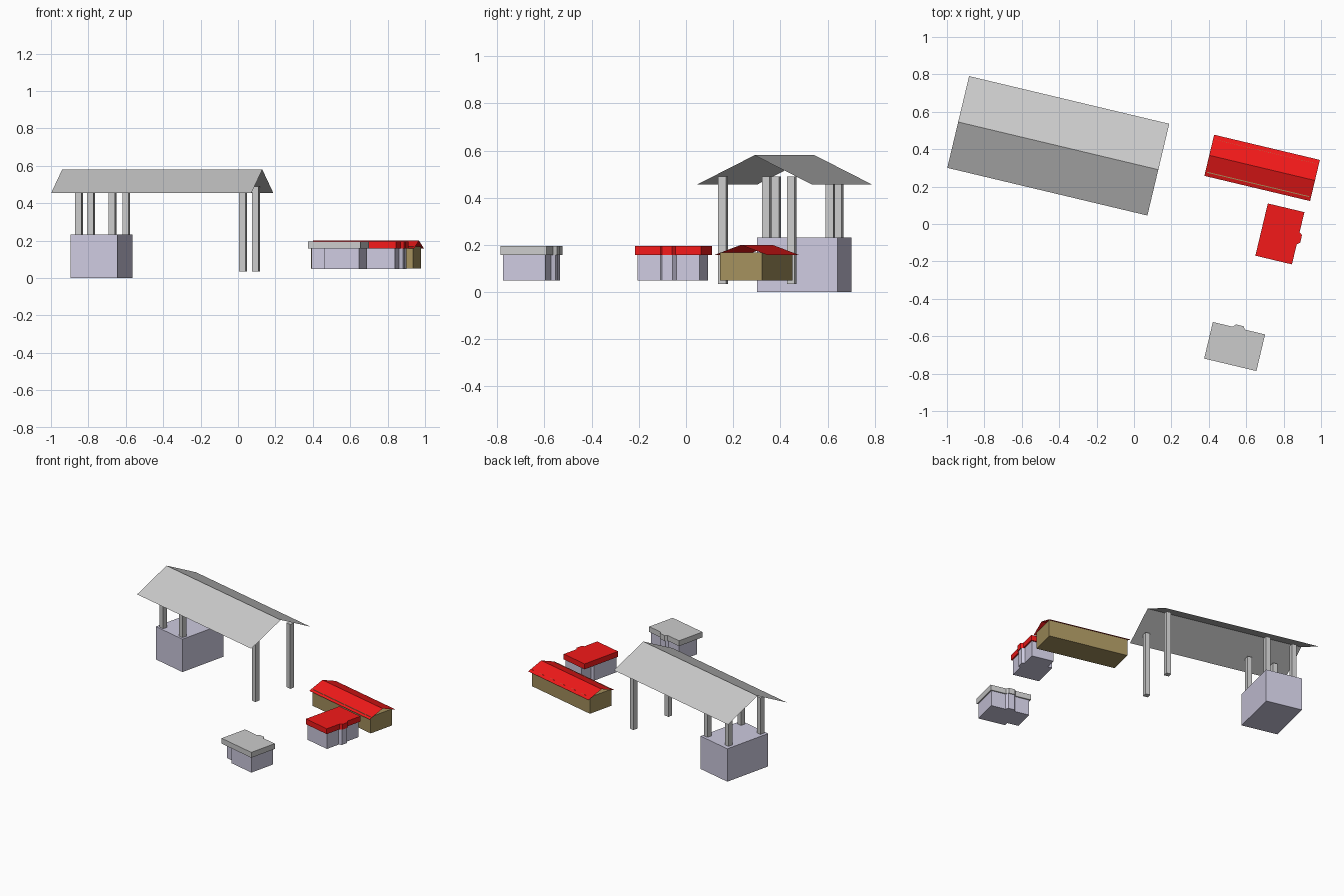
import bpy, math
from mathutils import Matrix

if "Cube" in bpy.data.objects:
    bpy.data.objects.remove(bpy.data.objects["Cube"])

ANG = math.radians(-13.4)   # whole site is turned by this angle


def material(name, rgb):
    m = bpy.data.materials.new(name)
    m.diffuse_color = (*rgb, 1)
    m.use_nodes = True
    m.node_tree.nodes["Principled BSDF"].inputs["Base Color"].default_value = m.diffuse_color
    return m


RED = material("red_roof", (0.9, 0.01, 0.01))
TAN = material("tan_wall", (0.37, 0.28, 0.11))
PALE = material("pale_wall", (0.61, 0.59, 0.74))


def make(name, verts, faces, center, turn=0.0, mat=None):
    mesh = bpy.data.meshes.new(name)
    mesh.from_pydata(verts, [], faces)
    ob = bpy.data.objects.new(name, mesh)
    bpy.context.collection.objects.link(ob)
    mesh.transform(Matrix.Translation((*center, 0)) @ Matrix.Rotation(ANG + turn, 4, 'Z'))
    if mat:
        mesh.materials.append(mat)
    return ob


def prism(name, outline, z0, z1, center, turn=0.0, mat=None):
    """Extrude a counter-clockwise outline from z0 to z1."""
    n = len(outline)
    verts = [(x, y, z) for z in (z0, z1) for x, y in outline]
    faces = [tuple(reversed(range(n))), tuple(range(n, 2 * n))]
    faces += [(i, (i + 1) % n, n + (i + 1) % n, n + i) for i in range(n)]
    return make(name, verts, faces, center, turn, mat)


def box(name, w, d, z0, z1, center, mat=None):
    x, y = w / 2, d / 2
    return prism(name, [(-x, -y), (x, -y), (x, y), (-x, y)], z0, z1, center, mat=mat)


def gable(name, w, d, eave, ridge, center, mat=None):
    """Open two-slope roof sheet, ridge along local x."""
    x, y = w / 2, d / 2
    verts = [(-x, -y, eave), (x, -y, eave), (-x, 0, ridge),
             (x, 0, ridge), (-x, y, eave), (x, y, eave)]
    return make(name, verts, [(0, 1, 3, 2), (2, 3, 5, 4)], center, mat=mat)


def bay_outline(w, d, bay, depth, notch=None):
    """Rectangle with a chamfered bay on +y and an optional front-left recess."""
    x, y = w / 2, d / 2
    if notch:
        nx, ny = notch
        pts = [(-x, -y + ny), (-x + nx, -y + ny), (-x + nx, -y)]
    else:
        pts = [(-x, -y)]
    return pts + [(x, -y), (x, y), (bay, y), (bay * 0.65, y + depth),
                  (-bay * 0.65, y + depth), (-bay, y), (-x, y)]


# large canopy roof
gable("canopy_roof", 1.10, 0.504, 0.455, 0.58, (-0.405, 0.418))

# canopy posts: two tall ones and four standing on the block
for i, p in enumerate([(0.027, 0.157), (0.096, 0.448)]):
    box(f"tall_post_{i+1}", 0.034, 0.034, 0.035, 0.49, p)
for i, p in enumerate([(-0.85, 0.382), (-0.786, 0.647), (-0.671, 0.342), (-0.598, 0.612)]):
    box(f"short_post_{i+1}", 0.034, 0.034, 0.23, 0.49, p)

# block under the canopy
box("base_block", 0.257, 0.35, 0.0, 0.232, (-0.73, 0.502), PALE)

# long barn
box("barn_walls", 0.56, 0.183, 0.05, 0.167, (0.685, 0.298), TAN)
gable("barn_roof", 0.581, 0.226, 0.158, 0.20, (0.685, 0.30), RED)

# two matching small houses with bays
for name, center, turn, mat in [("red_house", (0.78, -0.053), -math.pi / 2, RED),
                                ("grey_house", (0.538, -0.655), 0.0, None)]:
    prism(name + "_walls", bay_outline(0.27, 0.185, 0.035, 0.018, (0.08, 0.03)),
          0.048, 0.158, center, turn, PALE)
    prism(name + "_roof", bay_outline(0.287, 0.201, 0.033, 0.016),
          0.158, 0.196, center, turn, mat)
